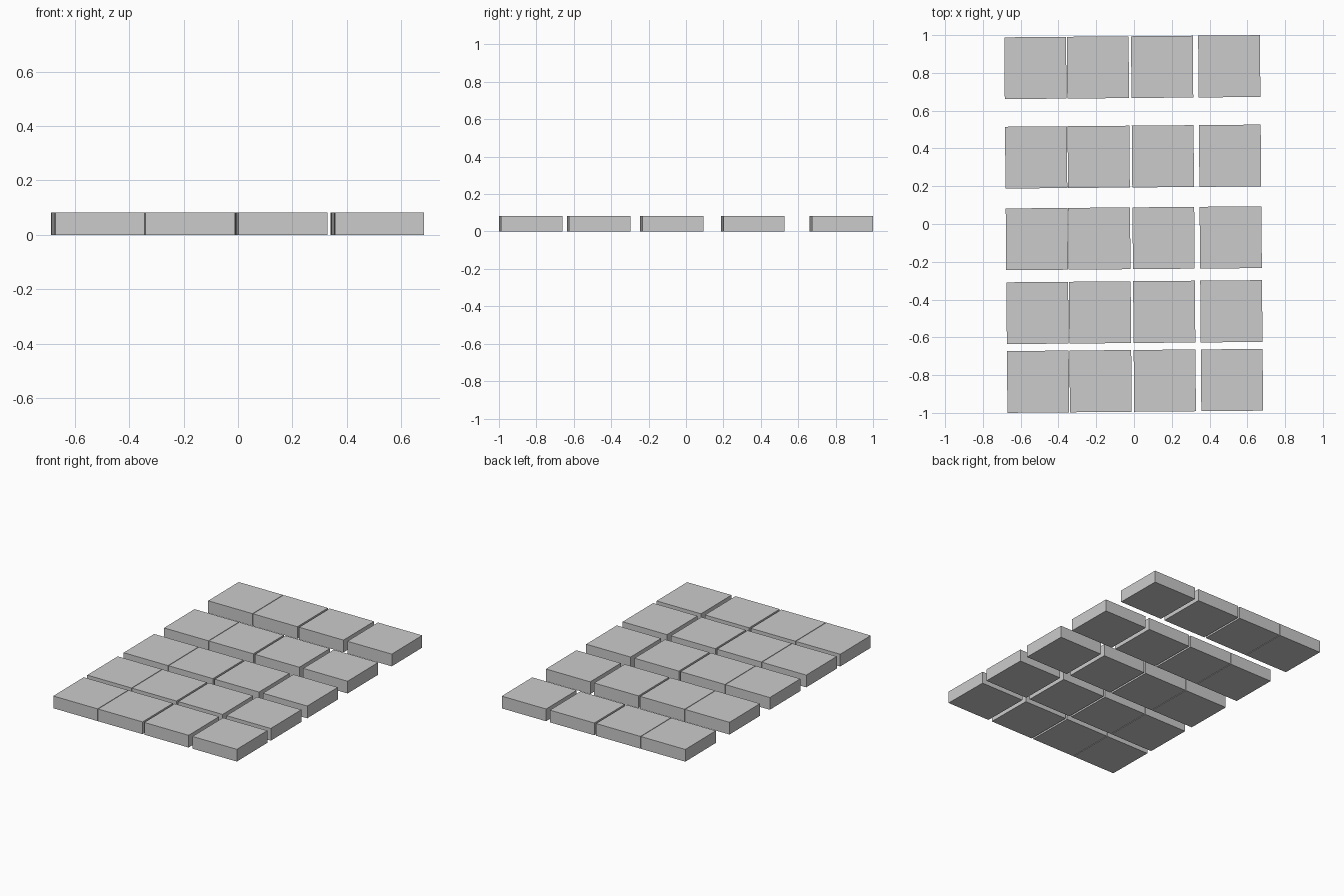
import bpy
from math import cos, sin

if "Cube" in bpy.data.objects:
    bpy.data.objects.remove(bpy.data.objects["Cube"])

SIZE, HEIGHT = 0.327, 0.082
TURN = 0.0085  # whole paving grid is turned slightly

# Gaps widen from column to column and from row to row
COLUMNS = [-0.515, -0.184, 0.156, 0.5115]
ROWS = [-0.8305, -0.4665, -0.0755, 0.357, 0.8305]


def paving_slab(name, u, v):
    x = u * cos(TURN) - v * sin(TURN)
    y = u * sin(TURN) + v * cos(TURN)
    bpy.ops.mesh.primitive_cube_add(size=1, location=(x, y, HEIGHT / 2),
                                    rotation=(0, 0, TURN))
    slab = bpy.context.object
    slab.name = name
    slab.scale = (SIZE, SIZE, HEIGHT)


# Square slabs, front row to back row
for r, v in enumerate(ROWS, 1):
    for c, u in enumerate(COLUMNS, 1):
        paving_slab(f"paving_slab_row{r}_column{c}", u, v)
